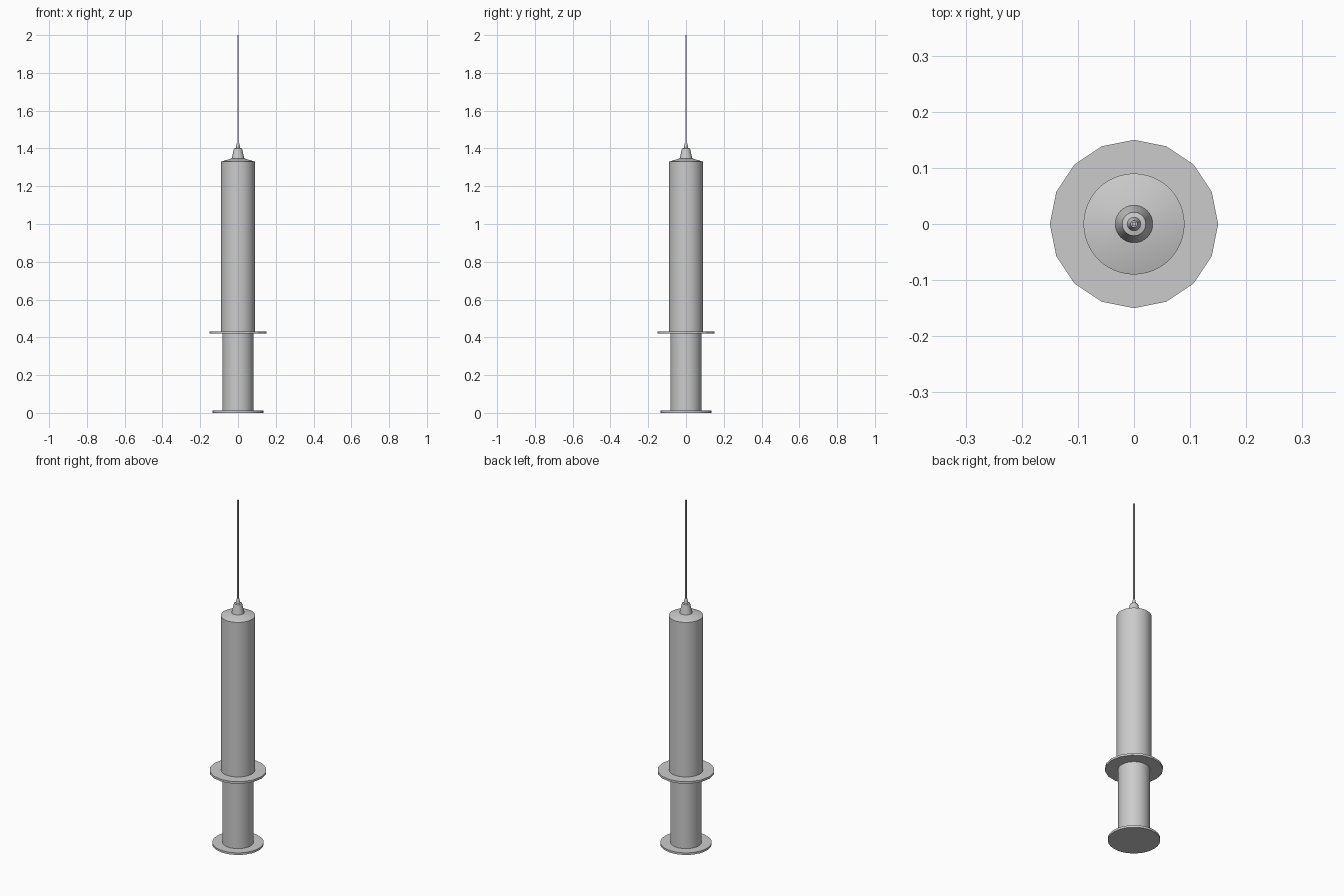
import bpy, bmesh, math

if "Cube" in bpy.data.objects:
    bpy.data.objects.remove(bpy.data.objects["Cube"])


def lathe(name, profile, sides, smooth=True, phase=0.0):
    """Closed solid of revolution about z from (radius, height) points."""
    bm = bmesh.new()
    rings = []
    for r, z in profile:
        rings.append([bm.verts.new((r * math.cos(phase + 2 * math.pi * i / sides),
                                    r * math.sin(phase + 2 * math.pi * i / sides), z))
                      for i in range(sides)])
    for a, b in zip(rings, rings[1:]):
        for i in range(sides):
            j = (i + 1) % sides
            bm.faces.new((a[i], a[j], b[j], b[i]))
    bm.faces.new(rings[0][::-1])
    bm.faces.new(rings[-1])
    mesh = bpy.data.meshes.new(name)
    bm.to_mesh(mesh)
    bm.free()
    ob = bpy.data.objects.new(name, mesh)
    bpy.context.collection.objects.link(ob)
    if smooth:
        bpy.ops.object.select_all(action='DESELECT')
        ob.select_set(True)
        bpy.context.view_layer.objects.active = ob
        bpy.ops.object.shade_smooth_by_angle(angle=math.radians(30))
    return ob


# Plunger: thumb disc and rod
lathe("thumb_rest", [(0.135, 0.0), (0.135, 0.012)], 32)
lathe("plunger_rod", [(0.082, 0.01), (0.082, 0.425)], 48)

# Barrel: 16-sided finger flange, tube, shallow conical shoulder
lathe("finger_flange", [(0.15, 0.42), (0.15, 0.432)], 16, smooth=False)
lathe("barrel", [(0.09, 0.43), (0.09, 1.33), (0.034, 1.347)], 48)

# Needle hub: stepped cone with a small tapered collar
lathe("needle_hub", [(0.034, 1.343), (0.033, 1.35), (0.021, 1.40),
                     (0.012, 1.402), (0.006, 1.43)], 32)

# Needle
lathe("needle", [(0.005, 1.42), (0.005, 2.0)], 4, smooth=False, phase=math.pi / 4)
